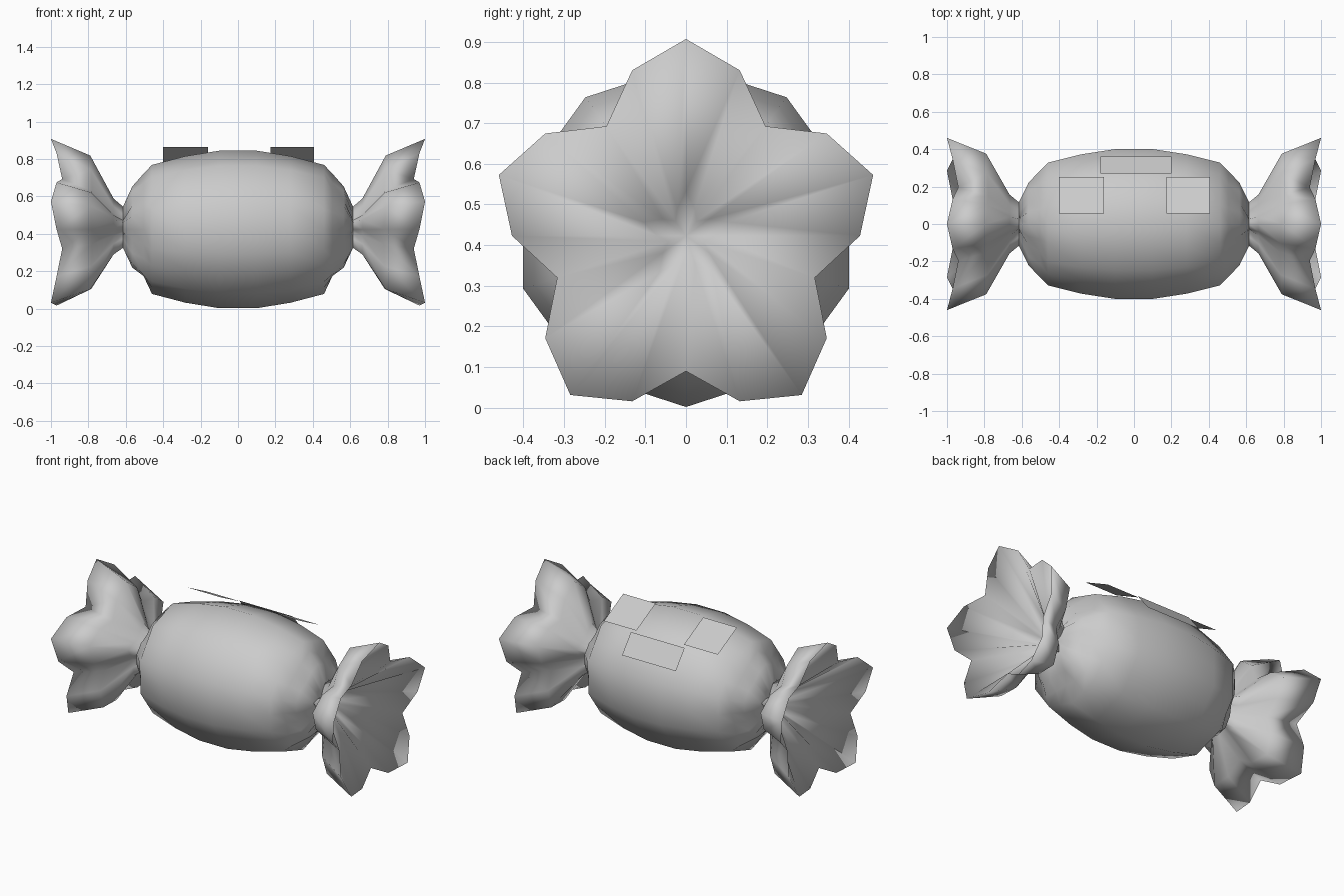
import bpy, bmesh
from math import sin, cos, pi, radians

if "Cube" in bpy.data.objects:
    bpy.data.objects.remove(bpy.data.objects["Cube"])

CENTRE_Z = 0.423
COLUMNS = 20


def make_material(name, rgb):
    m = bpy.data.materials.new(name)
    m.use_nodes = True
    m.diffuse_color = (*rgb, 1)
    m.node_tree.nodes["Principled BSDF"].inputs["Base Color"].default_value = (*rgb, 1)
    return m


wrapper = make_material("wrapper grey", (0.6, 0.6, 0.6))


def finish(name, bm, smooth=None):
    mesh = bpy.data.meshes.new(name)
    bm.to_mesh(mesh)
    bm.free()
    mesh.materials.append(wrapper)
    obj = bpy.data.objects.new(name, mesh)
    bpy.context.collection.objects.link(obj)
    if smooth:
        bpy.ops.object.select_all(action='DESELECT')
        obj.select_set(True)
        bpy.context.view_layer.objects.active = obj
        bpy.ops.object.shade_smooth_by_angle(angle=radians(smooth))


def folded_ring(bm, side, xs, radii):
    """Five-fold ring; xs and radii are given at fold tip, flank and valley."""
    verts = []
    for i in range(COLUMNS):
        k = (0, 1, 2, 1)[i % 4]
        a = pi / 2 + i * 2 * pi / COLUMNS
        verts.append(bm.verts.new((side * xs[k], radii[k] * cos(a),
                                   CENTRE_Z + radii[k] * sin(a))))
    return verts


def bridge(bm, rings):
    for a, b in zip(rings, rings[1:]):
        for i in range(COLUMNS):
            j = (i + 1) % COLUMNS
            bm.faces.new((a[i], a[j], b[j], b[i]))


def cap(bm, ring, x):
    pole = bm.verts.new((x, 0, CENTRE_Z))
    for i in range(COLUMNS):
        bm.faces.new((ring[i], ring[(i + 1) % COLUMNS], pole))


def ten_sided(r):
    return (r, r * cos(pi / 10), r)


# Neck where the wrapper is twisted, shared by body and tails
NECK_X = 0.615
NECK = (0.122, 0.085, 0.055)

# Body: ten-sided barrel that gathers into five folds at each end
body_half = [(0.1, ten_sided(0.421)), (0.28, ten_sided(0.392)),
             (0.46, ten_sided(0.345)), (0.505, (0.298, 0.262, 0.245)),
             (0.565, (0.23, 0.215, 0.195)), (NECK_X, NECK)]
bm = bmesh.new()
stations = [(-1, s) for s in reversed(body_half)] + [(1, s) for s in body_half]
rings = [folded_ring(bm, side, (x, x, x), r) for side, (x, r) in stations]
bridge(bm, rings)
cap(bm, rings[0], -0.6)
cap(bm, rings[-1], 0.6)
bmesh.ops.recalc_face_normals(bm, faces=bm.faces)
finish("candy_body", bm, 50)

# Tails: fluted outer flare, then a shallow inner funnel back to a small star
flare = [((NECK_X,) * 3, NECK),
         ((0.665,) * 3, (0.165, 0.13, 0.105)),
         ((0.79, 0.785, 0.78), (0.395, 0.335, 0.255)),
         ((1.0, 0.97, 0.94), (0.484, 0.428, 0.333)),
         ((0.65,) * 3, (0.11, 0.07, 0.045))]
for side, name in ((1, "left_tail"), (-1, "right_tail")):
    bm = bmesh.new()
    rings = [folded_ring(bm, side, xs, r) for xs, r in flare]
    bridge(bm, rings)
    cap(bm, rings[-1], side * 0.635)
    bmesh.ops.recalc_face_normals(bm, faces=bm.faces)
    # The open neck can confuse the winding, so check one outer face
    bm.faces.ensure_lookup_table()
    outer = bm.faces[0]
    centre = outer.calc_center_median()
    if outer.normal.y * centre.y + outer.normal.z * (centre.z - CENTRE_Z) < 0:
        bmesh.ops.reverse_faces(bm, faces=bm.faces)
    finish(name, bm, 180)

# Flat plates floating just above the back of the body
plates = [("left_plate", (0.175, 0.405), (0.055, 0.865), (0.25, 0.765)),
          ("right_plate", (-0.4, -0.16), (0.055, 0.865), (0.25, 0.765)),
          ("lower_plate", (-0.18, 0.2), (0.27, 0.757), (0.36, 0.643))]
for name, (x0, x1), top, low in plates:
    bm = bmesh.new()
    corners = [(x0, *top), (x1, *top), (x1, *low), (x0, *low)]
    face = bm.faces.new([bm.verts.new(c) for c in corners])
    face.normal_update()
    if face.normal.z < 0:
        face.normal_flip()
    finish(name, bm)
